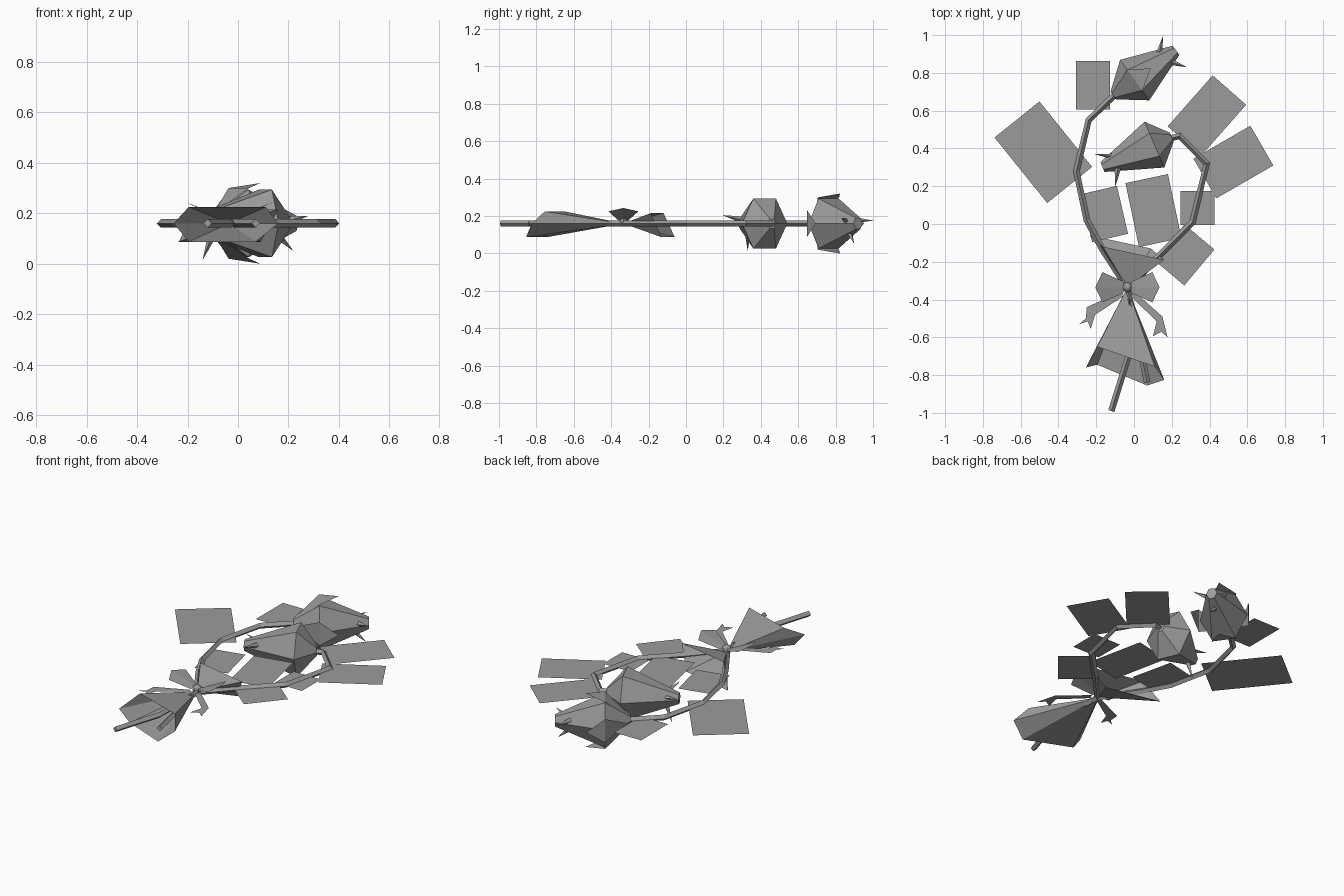
import bpy, math
from mathutils import Vector, Matrix

if "Cube" in bpy.data.objects:
    bpy.data.objects.remove(bpy.data.objects["Cube"])

Z = 0.16  # height of the flat spray's middle plane

dark = bpy.data.materials.new("dark_grey")
dark.diffuse_color = (0.33, 0.33, 0.33, 1)
dark.use_nodes = True
dark.node_tree.nodes["Principled BSDF"].inputs["Base Color"].default_value = dark.diffuse_color


def mesh(name, verts, faces):
    me = bpy.data.meshes.new(name)
    me.from_pydata([tuple(v) for v in verts], [], faces)
    me.update()
    me.materials.append(dark)
    ob = bpy.data.objects.new(name, me)
    bpy.context.collection.objects.link(ob)
    return ob


def stem(name, pts):
    cu = bpy.data.curves.new(name, 'CURVE')
    cu.dimensions = '3D'
    cu.bevel_depth = 0.017
    cu.bevel_resolution = 0
    cu.use_fill_caps = True
    cu.materials.append(dark)
    sp = cu.splines.new('POLY')
    sp.use_smooth = False
    sp.points.add(len(pts) - 1)
    for p, (x, y) in zip(sp.points, pts):
        p.co = (x, y, Z, 1)
    bpy.context.collection.objects.link(bpy.data.objects.new(name, cu))


def leaf(name, x, y, w, l, deg):
    rot = Matrix.Rotation(math.radians(deg), 3, 'Z')
    c = Vector((x, y, Z))
    mesh(name, [c + rot @ Vector((a * w / 2, b * l / 2, 0))
                for a, b in ((-1, -1), (1, -1), (1, 1), (-1, 1))], [(0, 1, 2, 3)])


def frame(base, tip):
    b, t = Vector((*base, Z)), Vector((*tip, Z))
    d = (t - b).normalized()
    return b, d, Vector((-d.y, d.x, 0)), Vector((0, 0, 1))


def bud(name, base, tip, rings):
    b, d, s, u = frame(base, tip)
    verts, faces = [], []
    for t, r in rings:
        for i in range(6):
            a = i * math.pi / 3
            verts.append(b + d * t + s * r * math.cos(a) + u * r * 1.17 * math.sin(a))
    for k in range(len(rings) - 1):
        for i in range(6):
            j = (i + 1) % 6
            faces.append((k * 6 + i, k * 6 + j, k * 6 + 6 + j, k * 6 + 6 + i))
    n = len(verts)
    faces += [tuple(range(5, -1, -1)), tuple(range(n - 6, n))]
    mesh(name, verts, faces)


def spike(name, a, b, r=0.018):
    a, b = Vector(a), Vector(b)
    q = (b - a).to_track_quat('Z', 'Y')
    ring = [a + q @ Vector((r * math.cos(i * math.pi / 2), r * math.sin(i * math.pi / 2), 0))
            for i in range(4)]
    mesh(name, ring + [b], [(i, (i + 1) % 4, 4) for i in range(4)] + [(3, 2, 1, 0)])


def wrapper(name, rim):
    n = len(rim)
    knot = Vector((-0.035, -0.335, Z))
    # narrow waist at the knot, open flared rim
    waist = [knot + (Vector(p) - knot) * 0.06 for p in rim]
    mesh(name, waist + list(rim),
         [(n + i, n + (i + 1) % n, (i + 1) % n, i) for i in range(n)])


# Stems crossing at the knot
stem("right_stem", [(-0.12, -0.99), (-0.03, -0.70), (-0.025, -0.34), (0.13, -0.17),
                    (0.31, 0.01), (0.385, 0.32), (0.24, 0.465), (0.18, 0.45)])
stem("left_stem", [(0.07, -0.84), (-0.035, -0.34), (-0.17, -0.13), (-0.25, 0.02),
                   (-0.305, 0.28), (-0.24, 0.55), (-0.10, 0.685)])

# Flat leaf cards
for i, p in enumerate([(-.217, .735, .18, .255, 0), (-.48, .38, .305, .445, 38.8),
                       (.386, .574, .236, .36, -41.4), (.526, .328, .243, .348, -60),
                       (-.156, .053, .195, .26, 13), (.103, .071, .23, .346, 12),
                       (.336, .085, .18, .18, 0), (.267, -.164, .206, .248, -40)]):
    leaf(f"leaf_{i + 1}", *p)

# Flower buds
B1, T1 = (-0.11, 0.68), (0.23, 0.925)
bud("upper_bud", B1, T1, [(0, .025), (.14, .132), (.41, .03)])
bud("lower_bud", (0.20, 0.46), (-0.17, 0.30), [(0, .025), (.10, .132), (.40, .028)])

# Petals hugging the upper bud, tips flaring outward
b, d, s, u = frame(B1, T1)
for i in range(4):
    a = i * math.pi / 2
    out = s * math.cos(a) + u * math.sin(a)
    side = d.cross(out)
    mesh(f"petal_{i + 1}",
         [b + d * .015 + out * .04, b + d * .14 + out * .14 + side * .07,
          b + d * .245 + out * .16, b + d * .14 + out * .14 - side * .07],
         [(3, 1, 0), (3, 2, 1)])

# Thin spikes at the bud tips
for i, (p, q) in enumerate([((.13, .89, .18), (.155, 1.0, .175)),
                            ((.19, .86, .17), (.28, .83, .19)),
                            ((.15, .87, .12), (.22, .90, .05)),
                            ((-.09, .355, .17), (-.21, .37, .19)),
                            ((-.085, .30, .18), (-.10, .195, .205)),
                            ((-.10, .33, .12), (-.14, .33, .015))]):
    spike(f"tip_spike_{i + 1}", p, q)

# Paper wrapper, flared below and above the knot
wrapper("lower_wrapper", [(-.195, -.65, .225), (.11, -.755, .225), (.16, -.825, .16),
                          (.07, -.855, .087), (-.195, -.745, .087), (-.255, -.76, .16)])
wrapper("upper_wrapper", [(-.165, -.12, .215), (.16, -.19, .215),
                          (.09, -.13, .087), (-.235, -.06, .087)])

# Bow: knot, two loops, two tails
bpy.ops.mesh.primitive_uv_sphere_add(segments=8, ring_count=6, radius=0.027,
                                     location=(-0.035, -0.335, 0.175))
bpy.context.object.name = "bow_knot"
bpy.context.object.data.materials.append(dark)
for side, sx in (("left", -1), ("right", 1)):
    loop = [(.02, .03, .18), (.132, .08, .225), (.17, 0, .243),
            (.132, -.08, .225), (.02, -.03, .18), (.02, 0, .185)]
    mesh(f"{side}_bow_loop", [(-.035 + sx * x, -.335 + y, z) for x, y, z in loop],
         [f[::sx] for f in ((4, 3, 2, 5), (5, 2, 1, 0))])
tails = {"left": [(-.06, -.355), (-.25, -.44), (-.255, -.50), (-.29, -.53),
                  (-.245, -.515), (-.23, -.555), (-.205, -.48), (-.06, -.385)],
         "right": [(-.015, -.385), (.12, -.515), (.10, -.595), (.145, -.57),
                   (.178, -.60), (.15, -.49), (.0, -.355)]}
for side, pts in tails.items():
    mesh(f"{side}_bow_tail", [(x, y, Z + .01) for x, y in pts], [tuple(range(len(pts)))])
